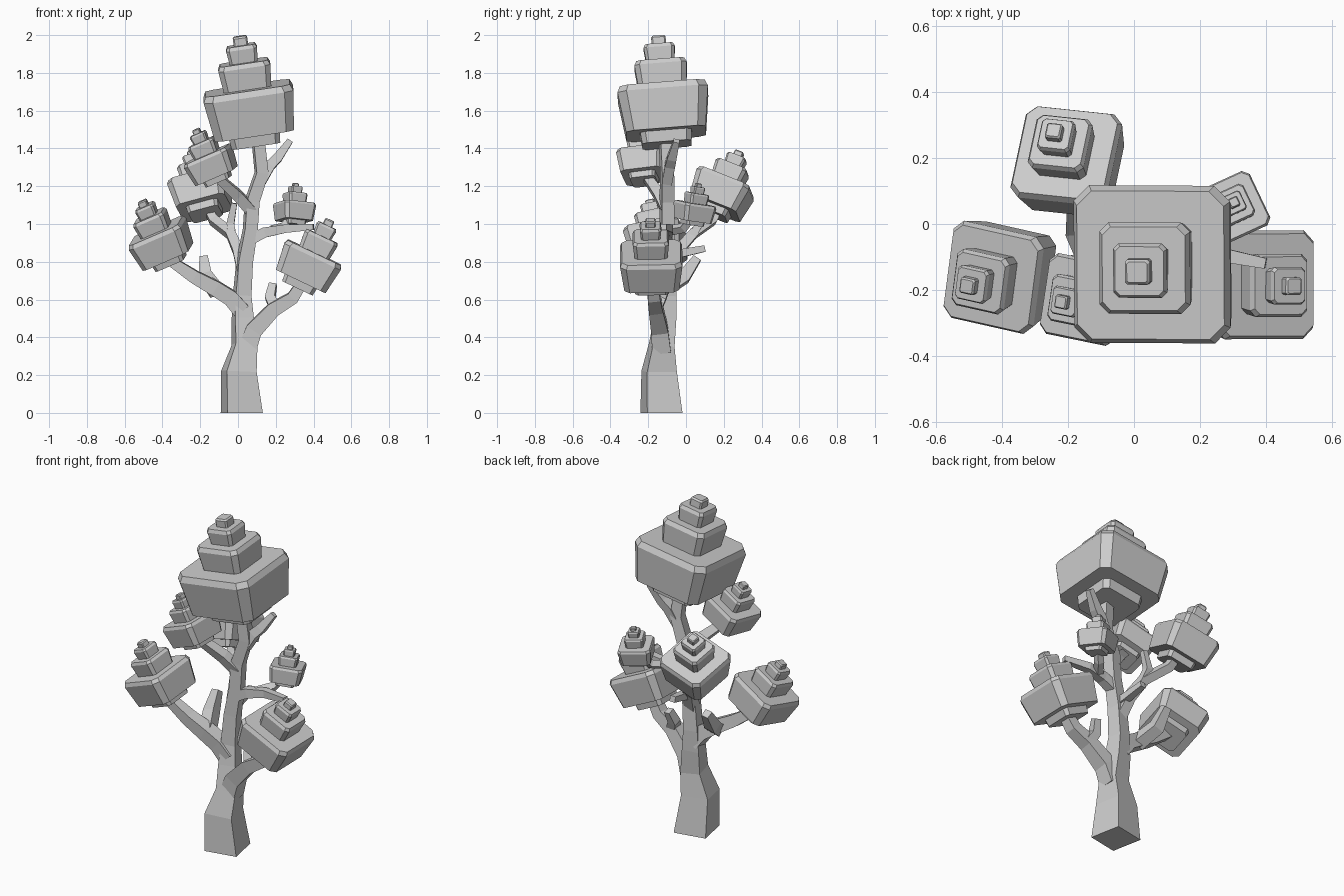
import bpy, bmesh, math
from mathutils import Vector, Quaternion

if "Cube" in bpy.data.objects:
    bpy.data.objects.remove(bpy.data.objects["Cube"], do_unlink=True)

GREY = (0.6, 0.6, 0.6, 1)
mat = bpy.data.materials.new("plain grey")
mat.use_nodes = True
mat.diffuse_color = GREY
mat.node_tree.nodes["Principled BSDF"].inputs["Base Color"].default_value = GREY
UP = Vector((0, 0, 1))


def loft(name, rings):
    """Skin a list of vertex rings into a closed, flat shaded object."""
    bm = bmesh.new()
    loops = [[bm.verts.new(p) for p in ring] for ring in rings]
    n = len(loops[0])
    for a, b in zip(loops, loops[1:]):
        for i in range(n):
            j = (i + 1) % n
            bm.faces.new((a[i], a[j], b[j], b[i]))
    bm.faces.new(loops[0][::-1])
    bm.faces.new(loops[-1])
    bmesh.ops.recalc_face_normals(bm, faces=bm.faces)
    mesh = bpy.data.meshes.new(name)
    bm.to_mesh(mesh)
    bm.free()
    mesh.materials.append(mat)
    bpy.context.collection.objects.link(bpy.data.objects.new(name, mesh))


def limb(name, *path, yaw=0, start=None):
    """Square-sectioned limb through (x, y, z, half width) points."""
    pts = [Vector(p[:3]) for p in path]
    last = len(pts) - 1
    tangent = start or (pts[1] - pts[0]).normalized()
    frame = UP.rotation_difference(tangent) @ Quaternion(UP, math.radians(yaw))
    rings = []
    for i, (p, q) in enumerate(zip(pts, path)):
        if i:
            t = (pts[min(i + 1, last)] - pts[i - 1]).normalized()
            frame = tangent.rotation_difference(t) @ frame
            tangent = t
        rings.append([p + frame @ Vector((sx * q[3], sy * q[3], 0))
                      for sx, sy in ((-1, -1), (1, -1), (1, 1), (-1, 1))])
    loft(name, rings)


# Stepped crown outline: (half width, height above main block), relative to size
TIERS = [(.54, -1.27), (.57, -1.02), (.88, -1.02), (1, -.14), (.94, 0),
         (.53, 0), (.58, .48), (.53, .58), (.31, .58), (.345, .88),
         (.31, .96), (.16, .96), (.16, 1.12), (.13, 1.16)]


def crown(name, centre, size, axis, yaw=0):
    """Stack of corner-cut blocks leaning along the axis."""
    turn = UP.rotation_difference(Vector(axis)) @ Quaternion(UP, math.radians(yaw))
    rings = []
    for r, h in TIERS:
        k = r * .8
        octagon = [(r, -k), (r, k), (k, r), (-k, r),
                   (-r, k), (-r, -k), (-k, -r), (k, -r)]
        rings.append([Vector(centre) + turn @ (Vector((x, y, h)) * size)
                      for x, y in octagon])
    loft(name, rings)


# Trunk and the limb holding the top crown
limb("trunk", (.02, -.13, 0, .095), (.005, -.142, .22, .08),
     (.035, -.128, .36, .058), (.025, -.11, .5, .05), (.022, -.1, .62, .042),
     (.035, -.1, .8, .038), (.065, -.1, .97, .034), (.075, -.1, 1.12, .034),
     (.125, -.1, 1.27, .032), (.105, -.11, 1.46, .03), yaw=11, start=UP)

# Main side limbs
limb("lower_right_limb", (.02, -.11, .54, .045), (-.04, -.12, .61, .042),
     (-.12, -.13, .66, .04), (-.23, -.14, .72, .034), (-.38, -.15, .82, .024))
limb("lower_left_limb", (.045, -.13, .33, .05), (.085, -.14, .44, .045),
     (.19, -.16, .55, .038), (.29, -.17, .61, .033), (.36, -.18, .72, .026))
limb("back_limb", (.03, -.1, .74, .032), (.0, -.04, .86, .028),
     (-.04, .04, .95, .025), (-.13, .14, 1.02, .024), (-.17, .18, 1.1, .02))
limb("upper_right_limb", (.07, -.1, 1.07, .03), (.0, -.14, 1.15, .028),
     (-.11, -.21, 1.25, .022))
limb("middle_left_limb", (.05, -.1, .91, .03), (.14, -.1, .955, .027),
     (.25, -.09, .975, .022), (.4, -.12, .985, .016))
limb("middle_left_twig", (.18, -.09, .965, .02), (.24, -.01, .98, .02),
     (.295, .045, 1.05, .017))

# Cut-off stubs
limb("upper_left_stub", (.12, -.1, 1.22, .026), (.17, -.085, 1.31, .027),
     (.21, -.075, 1.35, .025), (.275, -.05, 1.44, .016))
limb("lower_right_stub", (-.12, -.12, .65, .036), (-.17, -.01, .72, .034),
     (-.18, .06, .82, .022))
limb("lower_left_stub", (.2, -.16, .55, .03), (.17, -.13, .61, .026),
     (.185, -.1, .68, .02))
limb("back_stub", (.03, -.1, .83, .024), (.02, .1, .87, .017))
limb("back_limb_stub", (-.03, .03, .93, .022), (-.04, .07, 1.0, .02),
     (-.02, .06, 1.11, .015))

# Crowns
crown("top_crown", (.05, -.125, 1.72), .24, (-.15, -.08, 1))
crown("lower_right_crown", (-.435, -.165, .965), .152, (-.42, -.14, .9), -10)
crown("lower_left_crown", (.405, -.185, .85), .165, (.43, -.02, .9))
crown("back_crown", (-.21, .215, 1.225), .152, (-.2, .4, .9), -9)
crown("upper_right_crown", (-.165, -.23, 1.37), .125, (-.4, -.05, .9), -10)
crown("middle_left_crown", (.3, .05, 1.11), .092, (.04, .16, 1), 25)
